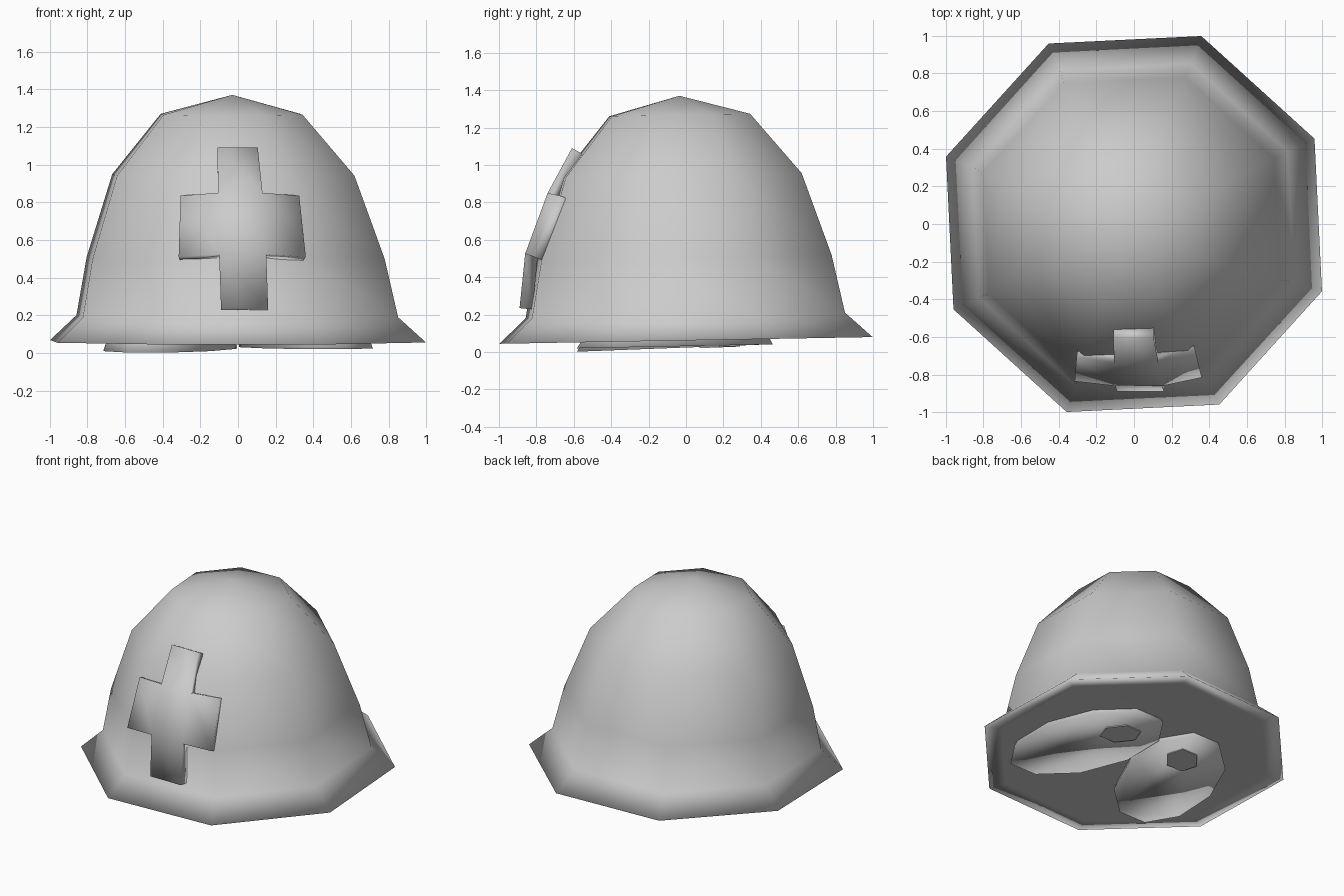
import bpy
import bmesh
from math import cos, sin, radians, pi

cube = bpy.data.objects.get("Cube")
if cube:
    bpy.data.objects.remove(cube, do_unlink=True)

grey = bpy.data.materials.new("plain_grey")
grey.use_nodes = True
COLOUR = (0.6, 0.6, 0.6, 1)
grey.diffuse_color = COLOUR
grey.node_tree.nodes["Principled BSDF"].inputs["Base Color"].default_value = COLOUR


def finish(bm, name, smooth=True):
    """Turn a bmesh into a grey object."""
    bmesh.ops.recalc_face_normals(bm, faces=bm.faces)
    for f in bm.faces:
        f.smooth = smooth
    mesh = bpy.data.meshes.new(name)
    bm.to_mesh(mesh)
    bm.free()
    mesh.materials.append(grey)
    obj = bpy.data.objects.new(name, mesh)
    bpy.context.collection.objects.link(obj)
    return obj


def loft(bm, rings):
    """Bridge equal rings of points; a single point closes into a fan."""
    rows = [[bm.verts.new(p) for p in ring] for ring in rings]
    for a, b in zip(rows, rows[1:]):
        n = max(len(a), len(b))
        for i in range(n):
            j = (i + 1) % n
            if len(a) == 1:
                f = (a[0], b[j], b[i])
            elif len(b) == 1:
                f = (a[i], a[j], b[0])
            else:
                f = (a[i], a[j], b[j], b[i])
            bm.faces.new(f)
    return rows


# Helmet: eight-sided dome with a flared brim, closed by a flat underside
def helmet_ring(r, z):
    if r == 0:
        return [(-0.03, -0.035, z)]
    ring = []
    for k in range(8):
        a = radians(25.3 + 45 * k)
        x, y = r * cos(a), r * sin(a)
        ring.append((x - 0.028 * (z - 0.06), y - 0.028 * (z - 0.06), z + 0.018 * y))
    return ring


PROFILE = [(0, 1.37), (0.4, 1.267), (0.683, 0.945), (0.84, 0.505), (0.907, 0.195),
           (1.06, 0.062), (0.94, 0.066)]
bm = bmesh.new()
rows = loft(bm, [helmet_ring(r, z) for r, z in PROFILE])
bm.faces.new(rows[-1])
finish(bm, "helmet")


# Feet: toed-out flat ovals, each with a small six-sided patch under the heel
def foot(name, side, base, tilt):
    def ring(cx, cy, rx, ry, z, sides=10):
        pts = []
        for k in range(sides):
            a = 2 * pi * k / sides
            y = cy + ry * sin(a)
            x = cx + rx * cos(a) - 0.22 * (y + 0.06)
            pts.append((side * x, y, base + z + tilt * (y + 0.58)))
        return pts

    bm = bmesh.new()
    rows = loft(bm, [ring(0.36, -0.06, 0.352, 0.55, 0),
                     ring(0.36, -0.05, 0.31, 0.48, 0.12),
                     [(side * 0.35, 0, 0.25)]])
    bm.faces.new(rows[0])
    finish(bm, name + "_foot")

    bm = bmesh.new()
    rows = loft(bm, [ring(0.32, 0.18, 0.125, 0.125, z, 6) for z in (-0.006, 0.002)])
    for row in rows:
        bm.faces.new(row)
    finish(bm, name + "_sole_patch", smooth=False)


foot("left", 1, 0.02, 0.02)
foot("right", -1, 0.002, 0.038)

# Cross plate: a bent three-by-three grid without its corners
ROWS = [  # height, depth, x of the four columns, depths of the two arm ends
    (1.09, -0.61, (0, -0.11, 0.105, 0), {}),
    (0.85, -0.74, (-0.305, -0.105, 0.13, 0.325), {0: -0.705, 3: -0.67}),
    (0.525, -0.86, (-0.315, -0.1, 0.15, 0.36), {0: -0.835, 3: -0.815}),
    (0.235, -0.89, (0, -0.09, 0.16, 0), {}),
]
bm = bmesh.new()
grid = {}
for i, (z, y, xs, ends) in enumerate(ROWS):
    for j, x in enumerate(xs):
        if j in (1, 2) or j in ends:
            drop = 0.015 if j in ends else 0
            grid[i, j] = bm.verts.new((x, ends.get(j, y), z - drop))
for i in range(3):
    for j in range(3):
        if i == 1 or j == 1:
            bm.faces.new((grid[i, j], grid[i + 1, j], grid[i + 1, j + 1], grid[i, j + 1]))
cross = finish(bm, "front_cross")
if cross.data.polygons[0].normal.y > 0:
    cross.data.flip_normals()
solid = cross.modifiers.new("thickness", "SOLIDIFY")
solid.thickness = 0.07
solid.offset = -1
